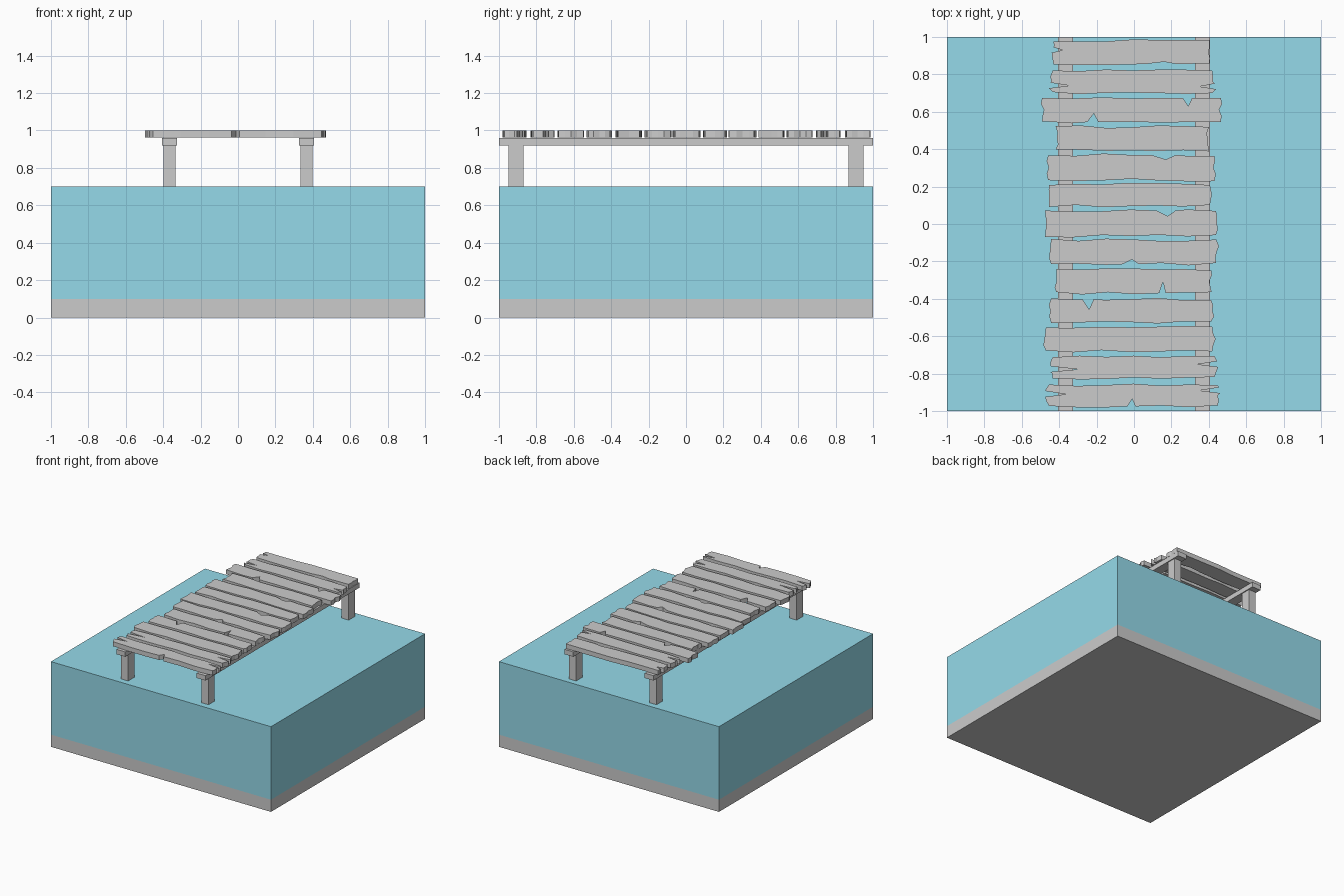
import bpy, bmesh, random

if "Cube" in bpy.data.objects:
    bpy.data.objects.remove(bpy.data.objects["Cube"])

random.seed(4)


def box(name, lo, hi):
    bm = bmesh.new()
    bmesh.ops.create_cube(bm, size=1)
    for v in bm.verts:
        v.co = [lo[i] if v.co[i] < 0 else hi[i] for i in range(3)]
    return finish(name, bm)


def finish(name, bm):
    bmesh.ops.recalc_face_normals(bm, faces=bm.faces)
    me = bpy.data.meshes.new(name)
    bm.to_mesh(me)
    bm.free()
    ob = bpy.data.objects.new(name, me)
    bpy.context.collection.objects.link(ob)
    return ob


# Bed and block of water
box("ground_bed", (-1, -1, 0), (1, 1, 0.1))
water = box("water", (-1, -1, 0.1), (1, 1, 0.7))
mat = bpy.data.materials.new("water_blue")
mat.diffuse_color = (0.3, 0.7, 0.82, 1)
mat.use_nodes = True
mat.node_tree.nodes["Principled BSDF"].inputs["Base Color"].default_value = mat.diffuse_color
water.data.materials.append(mat)

# Beams and posts, mirrored left and right
for s, side in ((-1, "left"), (1, "right")):
    x = s * 0.365
    box(f"{side}_beam", (x - 0.04, -1, 0.92), (x + 0.04, 1, 0.96))
    for t, end in ((-1, "front"), (1, "back")):
        y = t * 0.91
        box(f"{end}_{side}_post", (x - 0.032, y - 0.04, 0.1), (x + 0.032, y + 0.04, 0.92))

# Planks: low y, high y, left x, right x
planks = [
    (0.855, 0.98, -0.44, 0.41), (0.70, 0.82, -0.455, 0.44),
    (0.545, 0.675, -0.50, 0.475), (0.395, 0.52, -0.425, 0.41),
    (0.235, 0.37, -0.47, 0.44), (0.095, 0.215, -0.46, 0.42),
    (-0.065, 0.072, -0.485, 0.46), (-0.215, -0.085, -0.465, 0.455),
    (-0.37, -0.242, -0.425, 0.42), (-0.525, -0.402, -0.465, 0.43),
    (-0.68, -0.55, -0.485, 0.44), (-0.825, -0.71, -0.45, 0.45),
    (-0.975, -0.86, -0.475, 0.46),
]
# Edge notches: plank, edge (1 back, -1 front), x, depth, half width
notches = [
    (2, 1, 0.29, 0.045, 0.03), (2, -1, -0.215, 0.045, 0.035),
    (4, 1, 0.17, 0.025, 0.08), (6, 1, 0.18, 0.03, 0.06),
    (7, -1, -0.01, 0.025, 0.05), (8, -1, 0.155, 0.06, 0.02),
    (9, 1, -0.24, 0.055, 0.035), (12, -1, -0.01, 0.04, 0.025),
    (0, -1, 0.16, 0.012, 0.1),
]
# End splits: plank, end (1 right, -1 left), y, length
splits = [
    (0, -1, 0.93, 0.06), (1, -1, 0.74, 0.11), (1, 1, 0.735, 0.09),
    (11, -1, -0.777, 0.15), (11, 1, -0.75, 0.11),
    (12, -1, -0.91, 0.11), (12, 1, -0.89, 0.11),
]


def long_edge(i, side, y, xl, xr):
    """Wavy long edge from left to right with its notches."""
    cuts = [n for n in notches if n[0] == i and n[1] == side]
    pts = [(xl + (xr - xl) * k / 6, y + random.uniform(-0.007, 0.007)) for k in range(7)]
    for _, _, x, d, w in cuts:
        pts = [p for p in pts if abs(p[0] - x) > w + 0.01]
        pts += [(x - w, y), (x, y - side * d), (x + w * 0.7, y)]
    return sorted(pts)


def end_edge(i, side, x, y0, y1):
    """Ragged plank end from front to back with its splits."""
    pts = [(x - side * random.uniform(0, 0.02), y0 + (y1 - y0) * k) for k in (0.25, 0.5, 0.75)]
    for n, s, y, length in splits:
        if n == i and s == side:
            pts = [p for p in pts if abs(p[1] - y) > 0.018]
            pts += [(x, y - 0.014), (x - side * length, y), (x - side * 0.005, y + 0.016)]
    return sorted(pts, key=lambda p: p[1])


for i, (y0, y1, xl, xr) in enumerate(planks):
    a, b = xl + random.uniform(0.005, 0.025), xr - random.uniform(0.005, 0.025)
    outline = (long_edge(i, -1, y0, a, b) + end_edge(i, 1, xr, y0, y1)
               + long_edge(i, 1, y1, a, b)[::-1] + end_edge(i, -1, xl, y0, y1)[::-1])
    bm = bmesh.new()
    face = bm.faces.new([bm.verts.new((x, y, 0.962)) for x, y in outline])
    top = bmesh.ops.extrude_face_region(bm, geom=[face], use_keep_orig=True)
    for v in top["geom"]:
        if isinstance(v, bmesh.types.BMVert):
            v.co.z = 1.0
    finish(f"plank_{i + 1:02d}", bm)
